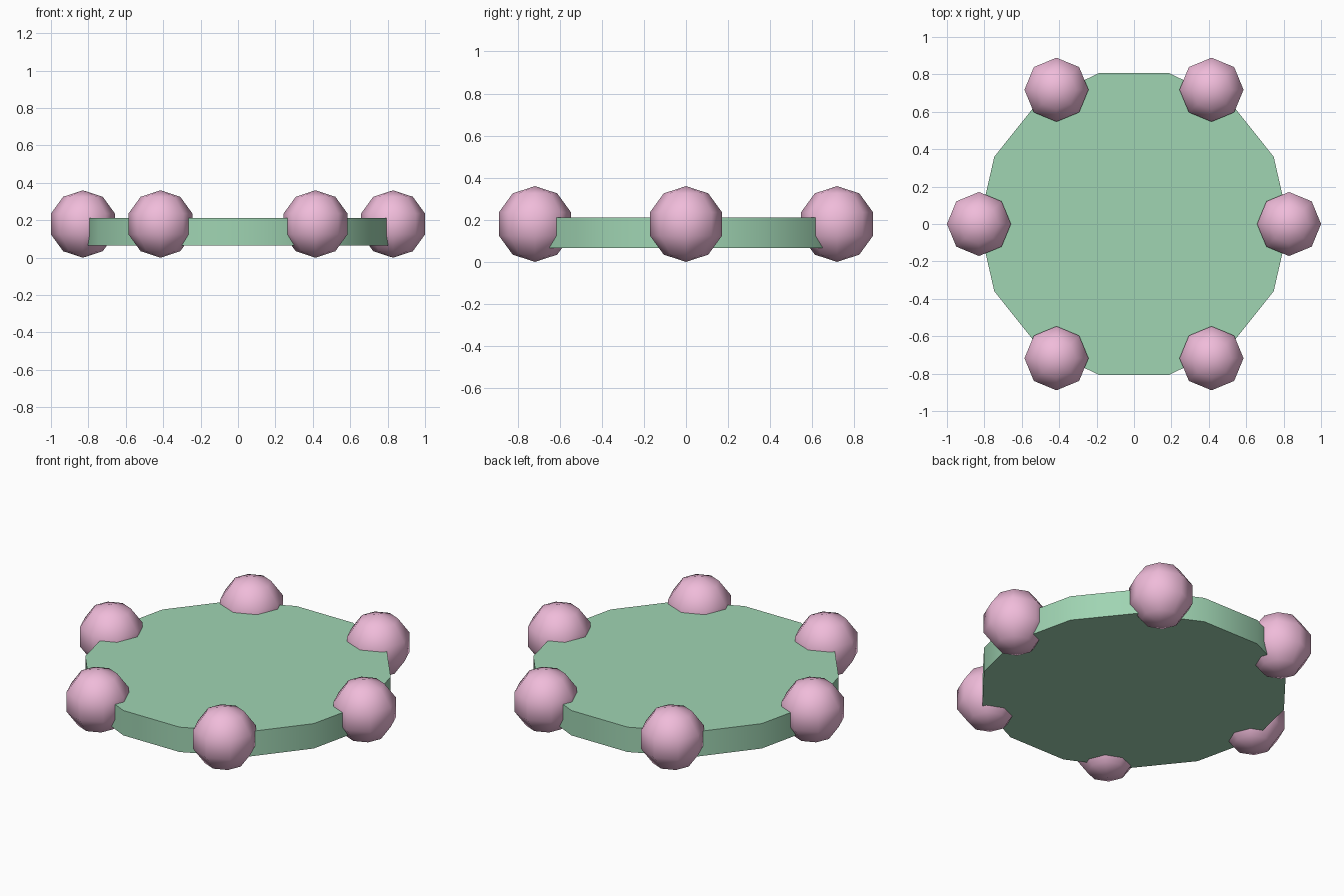
import bpy
from math import cos, sin, pi, radians

if "Cube" in bpy.data.objects:
    bpy.data.objects.remove(bpy.data.objects["Cube"])

R = 0.829      # rim radius, also the circle the balls sit on
BALL = 0.18    # ball radius


def material(name, color):
    mat = bpy.data.materials.new(name)
    mat.diffuse_color = (*color, 1)
    mat.use_nodes = True
    mat.node_tree.nodes["Principled BSDF"].inputs["Base Color"].default_value = mat.diffuse_color
    return mat


def finish(name, mat, angle):
    obj = bpy.context.object
    obj.name = name
    obj.data.materials.append(mat)
    bpy.ops.object.shade_smooth_by_angle(angle=radians(angle))
    return obj


green = material("green", (0.35, 0.66, 0.45))
pink = material("pink", (0.87, 0.50, 0.70))

# Flat 14-sided plate with a corner on the x axis
bpy.ops.mesh.primitive_cylinder_add(vertices=14, radius=R, depth=0.147,
                                    location=(0, 0, 0.1385), rotation=(0, 0, pi / 2))
finish("plate", green, 40)

# Six low-poly balls around the rim
for i in range(6):
    a = i * pi / 3
    bpy.ops.mesh.primitive_uv_sphere_add(segments=8, ring_count=5, radius=BALL,
                                         location=(R * cos(a), R * sin(a), BALL))
    finish(f"rim_ball_{i + 1}", pink, 60)
